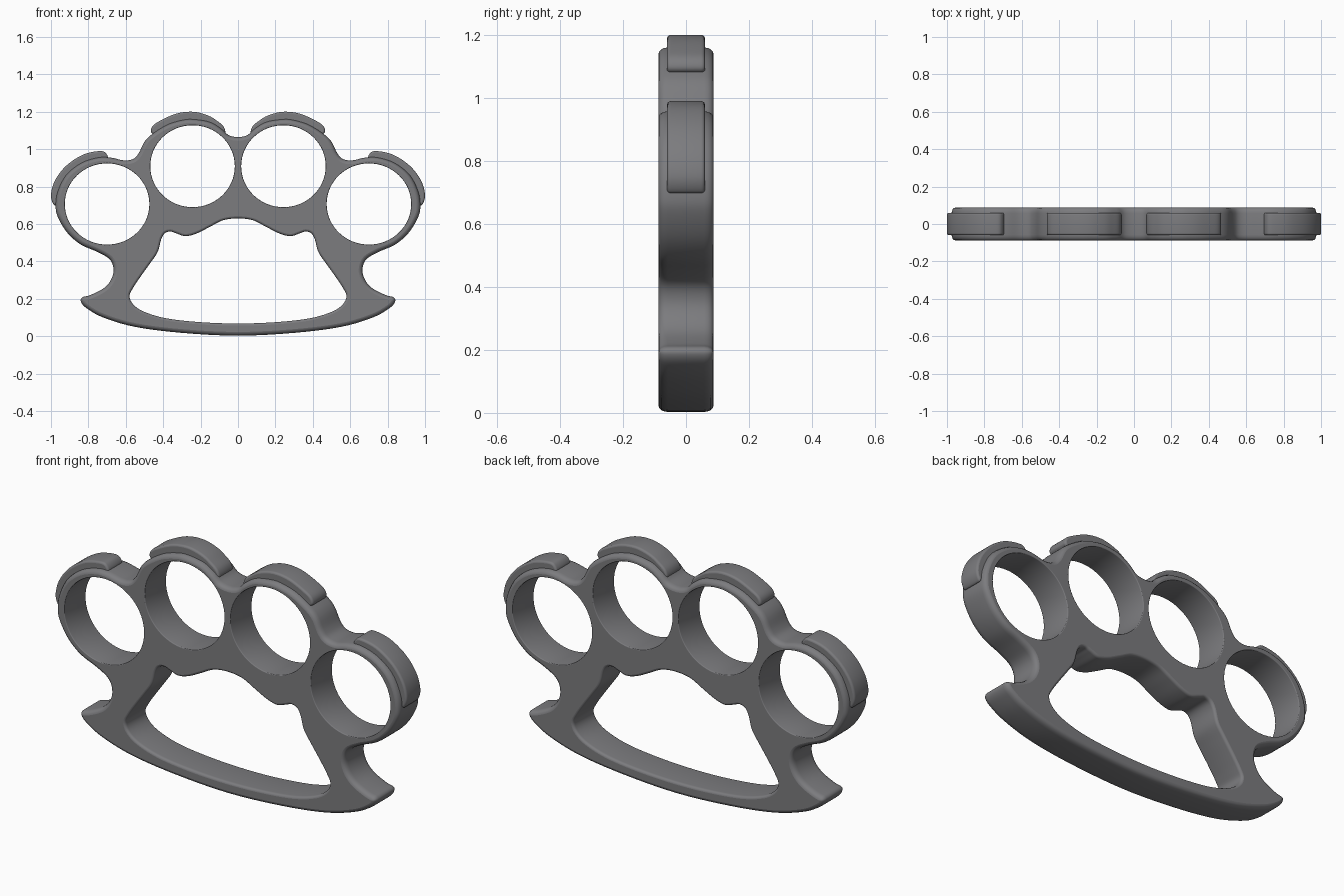
import bpy, bmesh, math
from mathutils import Vector

if "Cube" in bpy.data.objects:
    bpy.data.objects.remove(bpy.data.objects["Cube"])

metal = bpy.data.materials.new("grey metal")
metal.diffuse_color = (0.2, 0.2, 0.21, 1)
metal.use_nodes = True
metal.node_tree.nodes["Principled BSDF"].inputs["Base Color"].default_value = metal.diffuse_color


def smooth_loop(pts, n=5):
    """Closed Catmull-Rom loop through the points."""
    p = [Vector(q) for q in pts]
    out = []
    for i in range(len(p)):
        a, b, c, d = (p[(i + k) % len(p)] for k in (-1, 0, 1, 2))
        for s in range(n):
            t = s / n
            out.append(0.5 * (2 * b + (c - a) * t + (2 * a - 5 * b + 4 * c - d) * t * t
                              + (3 * b - a - 3 * c + d) * t ** 3))
    return out


def mirror_loop(half):
    return half + [(-x, z) for x, z in reversed(half) if x > 0]


def ellipse(cx, cz, rx, rz, n=64):
    return [Vector((cx + rx * math.cos(2 * math.pi * i / n),
                    cz + rz * math.sin(2 * math.pi * i / n))) for i in range(n)]


def inset(loop, d):
    """Move a loop towards its inside by d."""
    n = len(loop)
    area = sum(loop[i - 1].x * loop[i].y - loop[i].x * loop[i - 1].y for i in range(n))
    s = d if area > 0 else -d
    out = []
    for i in range(n):
        t = (loop[(i + 1) % n] - loop[i - 1]).normalized()
        out.append(loop[i] + Vector((-t.y, t.x)) * s)
    return out


def plate(name, loops, half):
    """Plate with rounded rims; loops = (points, rim inset, rim depth)."""
    bm = bmesh.new()
    caps = [[], []]
    for pts, d, h in loops:
        steps = [k / 4 * math.pi / 2 for k in range(5)]
        prof = [(d * (1 - math.cos(a)), -half + h * (1 - math.sin(a))) for a in reversed(steps)]
        prof += [(i, -y) for i, y in reversed(prof)]
        rings = [[bm.verts.new((v.x, y, v.y)) for v in inset(pts, i)] for i, y in prof]
        n = len(pts)
        for r0, r1 in zip(rings, rings[1:]):
            for k in range(n):
                f = bm.faces.new((r0[k], r0[(k + 1) % n], r1[(k + 1) % n], r1[k]))
                f.smooth = True
        for side, r in ((0, rings[0]), (1, rings[-1])):
            caps[side] += [bm.edges.get((r[k], r[(k + 1) % n])) for k in range(n)]
    for edges, ny in zip(caps, (-1, 1)):
        bmesh.ops.triangle_fill(bm, edges=edges, use_beauty=True, normal=(0, ny, 0))
    bmesh.ops.recalc_face_normals(bm, faces=bm.faces[:])
    me = bpy.data.meshes.new(name)
    bm.to_mesh(me)
    bm.free()
    flat = [abs(p.normal.y) > 0.999 for p in me.polygons]
    ob = bpy.data.objects.new(name, me)
    bpy.context.collection.objects.link(ob)
    me.materials.append(metal)
    bpy.ops.object.select_all(action='DESELECT')
    ob.select_set(True)
    bpy.context.view_layer.objects.active = ob
    bpy.ops.object.shade_smooth_by_angle(angle=math.radians(35))
    for p, f in zip(me.polygons, flat):
        if f:
            p.use_smooth = False
    return ob


# Body outline, right half, bottom centre to top centre
outer = [(0, 0.003), (0.3, 0.018), (0.55, 0.05), (0.72, 0.10), (0.81, 0.15), (0.84, 0.185),
         (0.832, 0.208), (0.79, 0.22), (0.72, 0.255), (0.68, 0.30), (0.665, 0.355), (0.685, 0.41),
         (0.75, 0.45), (0.84, 0.49), (0.91, 0.55), (0.96, 0.63), (0.975, 0.69), (0.965, 0.77),
         (0.92, 0.86), (0.84, 0.925), (0.75, 0.955), (0.68, 0.955), (0.61, 0.94), (0.56, 0.948),
         (0.53, 0.98), (0.50, 1.04), (0.46, 1.08), (0.38, 1.13), (0.30, 1.155), (0.24, 1.16),
         (0.15, 1.145), (0.09, 1.11), (0.05, 1.075), (0, 1.065)]
# Palm opening, right half
palm = [(0, 0.068), (0.2, 0.075), (0.38, 0.095), (0.5, 0.13), (0.56, 0.17), (0.58, 0.215),
        (0.56, 0.26), (0.52, 0.32), (0.47, 0.39), (0.43, 0.45), (0.41, 0.52), (0.39, 0.552),
        (0.36, 0.56), (0.33, 0.55), (0.28, 0.535), (0.22, 0.55), (0.15, 0.585), (0.08, 0.62),
        (0, 0.63)]
loops = [(smooth_loop(mirror_loop(outer)), 0.02, 0.03),
         (smooth_loop(mirror_loop(palm)), -0.012, 0.015)]
# Finger holes
for s in (-1, 1):
    loops.append((ellipse(s * 0.243, 0.909, 0.226, 0.219), -0.004, 0.004))
    loops.append((ellipse(s * 0.70, 0.707, 0.226, 0.217), -0.004, 0.004))
plate("body", loops, 0.0875)

# Raised strips over the knuckles
inner_pad = [(0.068, 1.09), (0.078, 1.122), (0.11, 1.15), (0.16, 1.18), (0.24, 1.20), (0.33, 1.19),
             (0.42, 1.15), (0.458, 1.122), (0.464, 1.09), (0.43, 1.078), (0.36, 1.12),
             (0.24, 1.142), (0.14, 1.118), (0.09, 1.083)]
outer_pad = [(0.982, 0.70), (1.0, 0.75), (0.98, 0.83), (0.92, 0.91), (0.83, 0.97), (0.74, 0.99),
             (0.706, 0.978), (0.70, 0.945), (0.78, 0.937), (0.87, 0.885), (0.94, 0.80),
             (0.96, 0.72)]
for label, pts in (("inner", inner_pad), ("outer", outer_pad)):
    for side, s in (("left", -1), ("right", 1)):
        loop = smooth_loop([(s * x, z) for x, z in pts])
        plate(f"{label}_knuckle_pad_{side}", [(loop, 0.01, 0.012)], 0.06)
